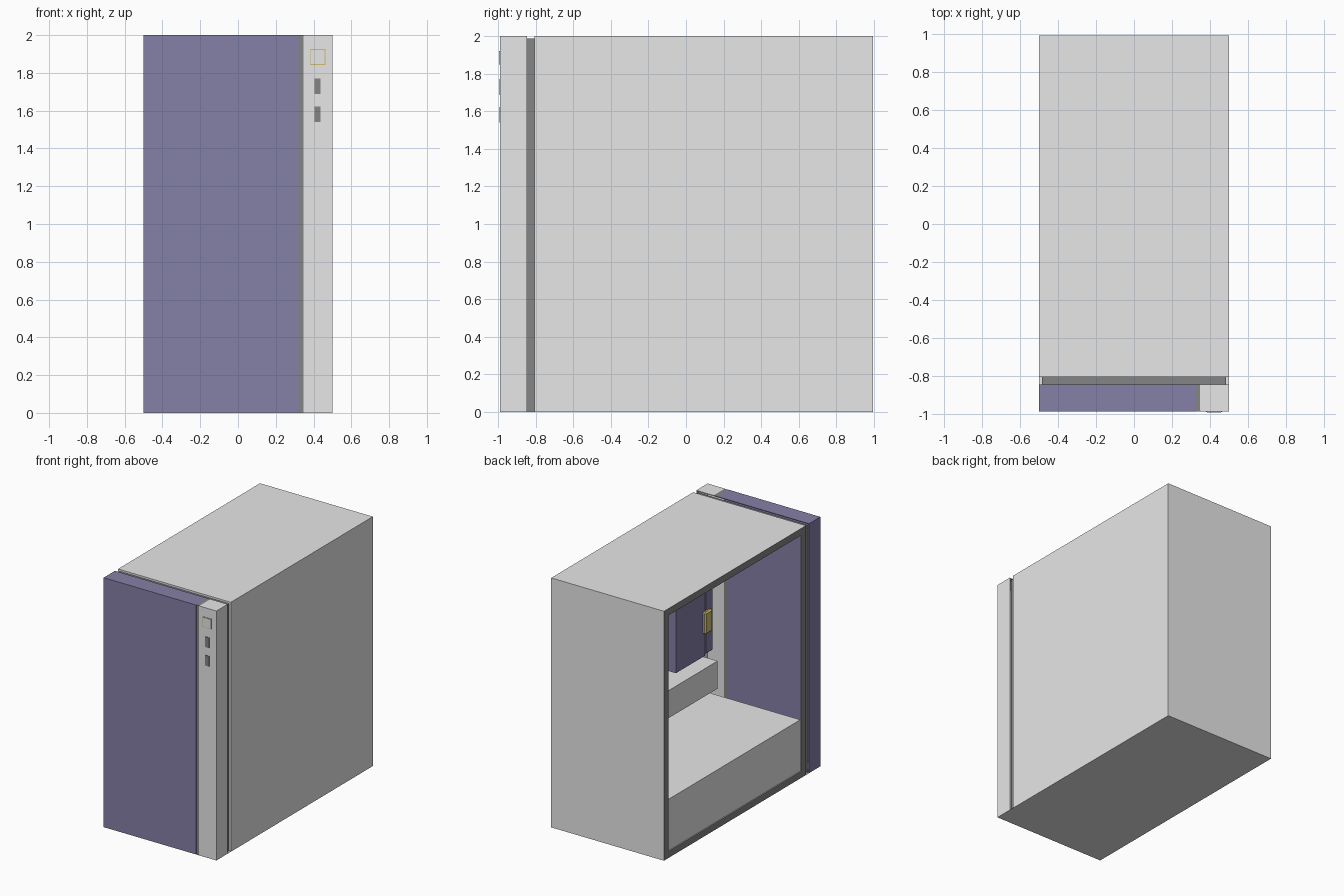
import bpy, bmesh
from mathutils import Vector

if "Cube" in bpy.data.objects:
    bpy.data.objects.remove(bpy.data.objects["Cube"])


def mat(name, col):
    m = bpy.data.materials.new(name)
    m.diffuse_color = (*col, 1)
    m.use_nodes = True
    m.node_tree.nodes["Principled BSDF"].inputs["Base Color"].default_value = m.diffuse_color
    return m


LIGHT = mat("light_grey", (0.80, 0.80, 0.80))
DARK = mat("dark_grey", (0.235, 0.235, 0.235))
PURPLE = mat("muted_purple", (0.235, 0.215, 0.385))
YELLOW = mat("gold_yellow", (0.63, 0.52, 0.17))


def box(name, x, y, z, material, bevel=0):
    """Box from (min, max) pairs on each axis."""
    bm = bmesh.new()
    bmesh.ops.create_cube(bm, size=1)
    for v in bm.verts:
        v.co = Vector([(a + b) / 2 + c * (b - a) for (a, b), c in zip((x, y, z), v.co)])
    if bevel:
        bmesh.ops.bevel(bm, geom=bm.edges[:], offset=bevel, segments=1, affect='EDGES')
    me = bpy.data.meshes.new(name)
    bm.to_mesh(me)
    bm.free()
    ob = bpy.data.objects.new(name, me)
    bpy.context.collection.objects.link(ob)
    me.materials.append(material)
    return ob


def cut(ob, x, y, z):
    """Remove a box-shaped volume from an object."""
    tool = box("cutter", x, y, z, ob.data.materials[0])
    tool.hide_render = True
    mod = ob.modifiers.new("cut", 'BOOLEAN')
    mod.operation = 'DIFFERENCE'
    mod.solver = 'EXACT'
    mod.object = tool
    bpy.context.view_layer.update()
    me = bpy.data.meshes.new_from_object(
        ob.evaluated_get(bpy.context.evaluated_depsgraph_get()))
    ob.modifiers.clear()
    ob.data = me
    bpy.data.objects.remove(tool)


# Thin-walled main case: hollow, front opening, window in the left side
case = box("case_body", (-0.5, 0.5), (-0.805, 0.993), (0.002, 2), LIGHT)
cut(case, (-0.494, 0.494), (-0.799, 0.987), (0.01, 1.994))
cut(case, (-0.47, 0.47), (-0.9, -0.7), (0.03, 1.97))
cut(case, (-0.6, -0.4), (-0.745, 0.935), (0.055, 1.945))
case.data.materials.append(DARK)
for p in case.data.polygons:      # dark rim around the side window
    if p.normal.x < -0.9 and p.center.x < -0.49:
        p.material_index = 1

# Recessed dark frame between case and front panel
ring = box("front_gap_frame", (-0.485, 0.485), (-0.846, -0.804), (0.003, 1.985), DARK)
cut(ring, (-0.47, 0.47), (-0.9, -0.7), (0.03, 1.97))

# Hollow front panel: purple door, dark groove, grey control strip
for name, x, yf, m in (("front_door", (-0.5, 0.32), -0.988, PURPLE),
                       ("front_groove", (0.32, 0.347), -0.983, DARK),
                       ("control_strip", (0.347, 0.5), -0.988, LIGHT)):
    part = box(name, x, (yf, -0.845), (0.002, 2), m)
    cut(part, (-0.495, 0.495), (-0.98, -0.7), (0.01, 1.995))

# Flat underside covering case and front panel
box("base_plate", (-0.5, 0.5), (-0.988, 0.993), (0, 0.003), LIGHT)

# Power button with a thin yellow border, and two ports
box("button_border", (0.38, 0.463), (-0.9895, -0.982), (1.842, 1.926), YELLOW)
box("power_button", (0.385, 0.458), (-0.993, -0.982), (1.847, 1.921), LIGHT)
for i, z in enumerate((1.687, 1.539)):
    box(f"front_port_{i + 1}", (0.404, 0.438), (-0.992, -0.982), (z, z + 0.083), DARK)

# Interior: power supply cover, circuit board, expansion card
box("power_supply_cover", (-0.493, 0.495), (-0.744, 0.988), (0.009, 0.465), LIGHT)
box("circuit_board", (0.465, 0.495), (-0.45, 0.9), (0.6, 1.85), DARK)
box("expansion_card", (-0.05, 0.47), (-0.33, 0.988), (0.755, 0.976), LIGHT)

# Processor cooler with fan frame and yellow clip
box("cooler_tower", (-0.1, 0.47), (-0.10, 0.27), (1.12, 1.72), PURPLE)
box("cooler_fan", (-0.1, 0.47), (-0.20, -0.10), (1.125, 1.715), PURPLE, 0.01)
box("cooler_clip", (-0.125, -0.09), (-0.165, -0.07), (1.30, 1.48), YELLOW, 0.012)
